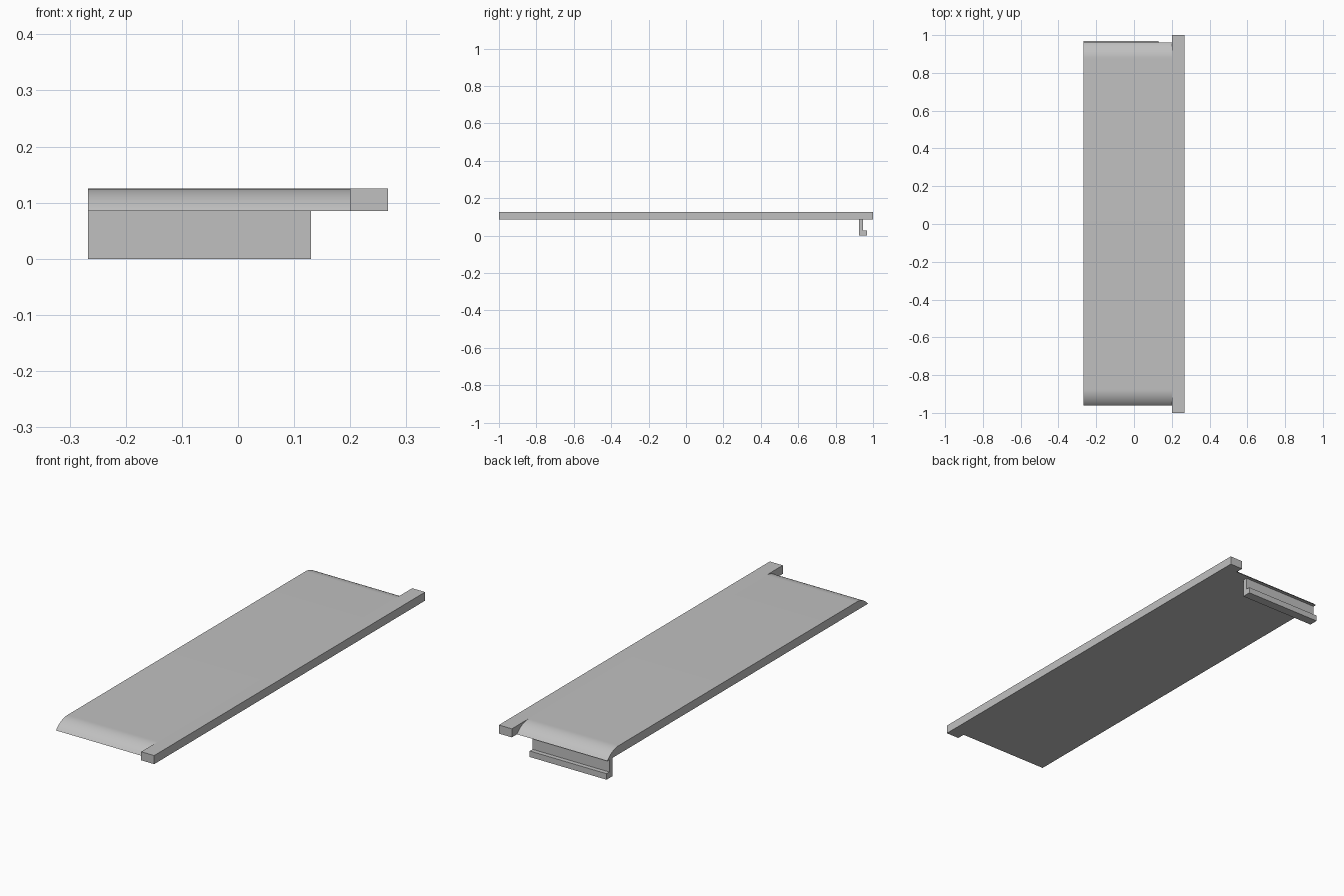
import bpy, bmesh, math

cube = bpy.data.objects.get("Cube")
if cube:
    bpy.data.objects.remove(cube, do_unlink=True)

grey = bpy.data.materials.new("plain grey")
grey.use_nodes = True
colour = (0.53, 0.53, 0.53, 1)
grey.diffuse_color = colour
grey.node_tree.nodes["Principled BSDF"].inputs["Base Color"].default_value = colour


def extrude_profile(name, profile, x0, x1):
    """Sweep a closed (y, z) profile along x."""
    bm = bmesh.new()
    face = bm.faces.new([bm.verts.new((x0, y, z)) for y, z in profile])
    swept = bmesh.ops.extrude_face_region(bm, geom=[face])["geom"]
    bmesh.ops.translate(bm, vec=(x1 - x0, 0, 0),
                        verts=[v for v in swept if isinstance(v, bmesh.types.BMVert)])
    bmesh.ops.recalc_face_normals(bm, faces=bm.faces)
    mesh = bpy.data.meshes.new(name)
    bm.to_mesh(mesh)
    bm.free()
    mesh.materials.append(grey)
    obj = bpy.data.objects.new(name, mesh)
    bpy.context.collection.objects.link(obj)
    bpy.ops.object.select_all(action="DESELECT")
    obj.select_set(True)
    bpy.context.view_layer.objects.active = obj
    bpy.ops.object.shade_smooth_by_angle(angle=math.radians(30))
    return obj


LEFT, SEAM, RIGHT = -0.267, 0.2, 0.267
BOTTOM, TOP = 0.085, 0.125

# Main panel with a rounded slope at both ends
run, drop, steps = 0.085, TOP - BOTTOM, 14
radius = (run ** 2 + drop ** 2) / (2 * drop)
sweep = math.asin(run / radius)
flat_end = 0.962 - run
arc = [(flat_end + radius * math.sin(sweep * i / steps),
        TOP - radius * (1 - math.cos(sweep * i / steps))) for i in range(steps + 1)]
extrude_profile("panel", arc + [(-y, z) for y, z in reversed(arc)], LEFT, SEAM)

# Longer square rail along one side
extrude_profile("side_rail", [(-1, BOTTOM), (1, BOTTOM), (1, TOP), (-1, TOP)], SEAM, RIGHT)

# Hooked lip hanging under the back end
hook = [(0.925, 0), (0.968, 0), (0.968, 0.028), (0.947, 0.028),
        (0.947, BOTTOM), (0.925, BOTTOM)]
extrude_profile("back_hook", hook, LEFT, 0.13)
